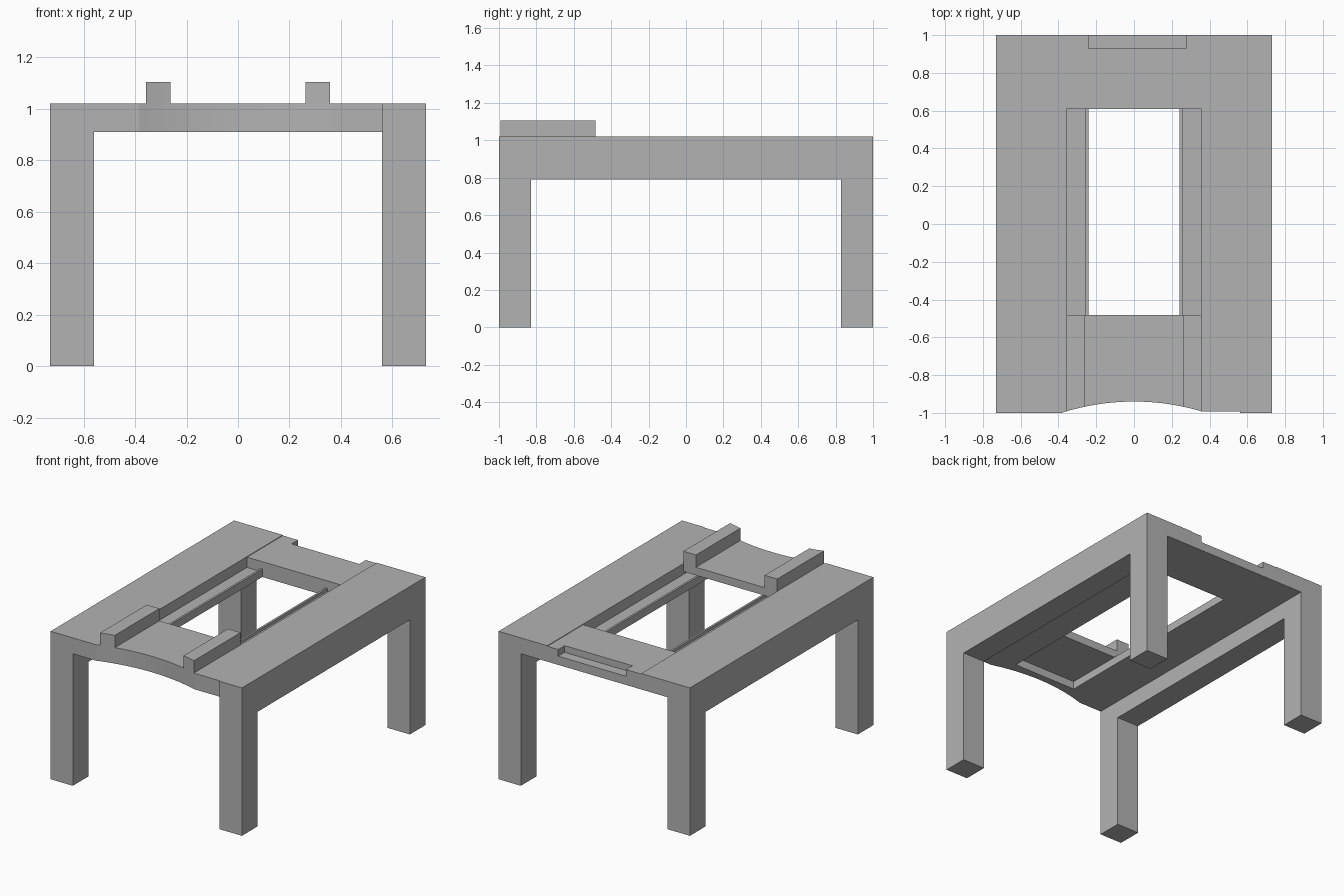
import bpy

old = bpy.data.objects.get("Cube")
if old:
    bpy.data.objects.remove(old, do_unlink=True)

grey = bpy.data.materials.new("plain_grey")
grey.use_nodes = True
COLOUR = (0.45, 0.45, 0.45, 1)
grey.diffuse_color = COLOUR
grey.node_tree.nodes["Principled BSDF"].inputs["Base Color"].default_value = COLOUR


def box(name, x, y, z):
    """Box spanning the given (low, high) ranges."""
    bpy.ops.mesh.primitive_cube_add(size=1)
    ob = bpy.context.object
    ob.name = name
    spans = (x, y, z)
    for v in ob.data.vertices:
        v.co = [s[0] if c < 0 else s[1] for s, c in zip(spans, v.co)]
    ob.data.materials.append(grey)
    return ob


def cut(target, cutter):
    """Subtract the cutter for good, then discard it."""
    mod = target.modifiers.new("cut", "BOOLEAN")
    mod.operation = "DIFFERENCE"
    mod.solver = "EXACT"
    mod.object = cutter
    bpy.context.view_layer.objects.active = target
    bpy.ops.object.modifier_apply(modifier=mod.name)
    bpy.data.objects.remove(cutter, do_unlink=True)


def cut_box(target, x, y, z):
    cut(target, box("cutter", x, y, z))


def cut_front_arc(target):
    """Shallow curved hollow in the front edge."""
    radius = 1.265
    bpy.ops.mesh.primitive_cylinder_add(vertices=160, radius=radius, depth=1,
                                        location=(0, -0.94 - radius, 1))
    cutter = bpy.context.object
    cutter.data.materials.append(grey)
    cut(target, cutter)


W, TOP = 0.73, 1.02
UNDER = 0.91      # underside of the top
LEDGE = 0.945     # floor of the sliding channel
LIP = 0.965       # lip height and underside of the front plate
OPEN, CHANNEL = 0.242, 0.358
FRONT, BACK = -0.483, 0.61

# Table body: legs, side aprons and top from one block
body = box("table_frame", (-W, W), (-1, 1), (0, TOP))
cut_box(body, (-0.56, 0.56), (-2, 2), (-1, UNDER))
cut_box(body, (-2, 2), (-0.83, 0.83), (-1, 0.79))

# Central opening, continued as a pocket below the front plate
cut_box(body, (-OPEN, OPEN), (FRONT, BACK), (0.8, 1.2))
cut_box(body, (-OPEN, OPEN), (-0.89, FRONT + 0.01), (0.8, LIP))

# Sliding channel on both sides, with a thin lip left at the opening
for side in (-1, 1):
    lip_x, wall_x = side * (OPEN + 0.014), side * CHANNEL
    cut_box(body, sorted((lip_x, wall_x)), (FRONT, BACK), (LEDGE, 1.2))
    cut_box(body, sorted((side * (OPEN - 0.02), wall_x)), (FRONT, BACK), (LIP, 1.2))
    cut_box(body, sorted((lip_x, wall_x)), (-0.89, FRONT + 0.01), (LEDGE, LIP))

# Slightly sunken strip and notch at the back edge
cut_box(body, (-CHANNEL, CHANNEL), (BACK - 0.01, 1.1), (TOP - 0.004, 1.2))
cut_box(body, (-OPEN, 0.275), (0.93, 1.1), (0.97, 1.2))

# Curved front edge and the shallow flat beside it
cut_front_arc(body)
cut_box(body, (0.36, 0.56), (-1.1, -0.993), (0.8, 1.2))

# Guide rails on the front plate
for name, side in (("right_rail", -1), ("left_rail", 1)):
    rail = box(name, sorted((side * 0.262, side * CHANNEL)), (-0.993, FRONT),
               (TOP, 1.105))
    cut_front_arc(rail)
